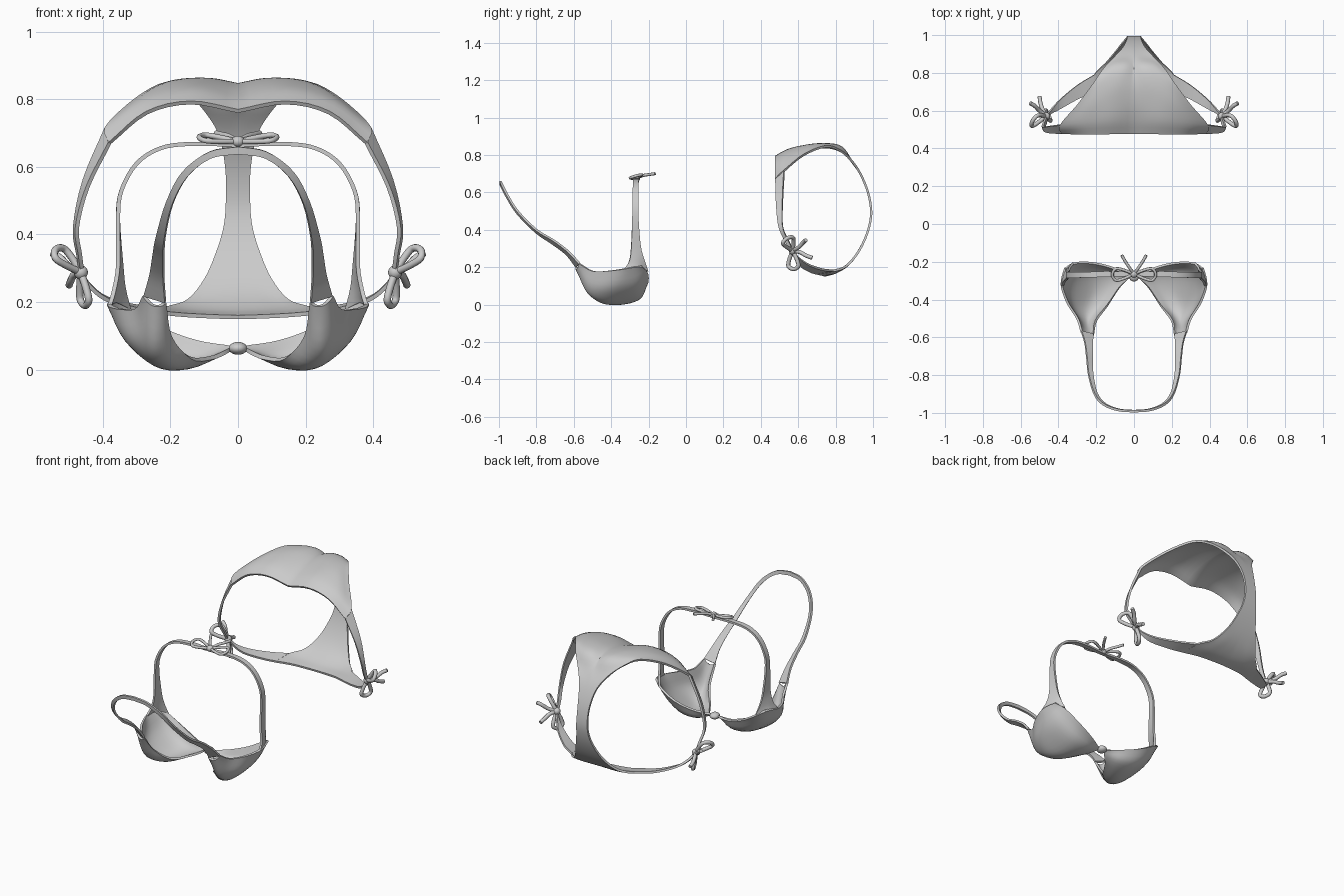
import bpy
from mathutils import Vector


def spline(pts, n):
    """Smooth points passing through every control point."""
    p = [Vector(q) for q in pts]
    p = [2 * p[0] - p[1]] + p + [2 * p[-1] - p[-2]]
    out = []
    for i in range(1, len(p) - 2):
        a, b, c, d = p[i - 1:i + 3]
        for k in range(n):
            t = k / n
            out.append(0.5 * (2 * b + (c - a) * t + (2 * a - 5 * b + 4 * c - d) * t * t
                              + (3 * b - a - 3 * c + d) * t ** 3))
    return out + [p[-2]]


def cloth(name, rows, nu=4, nv=4, thick=0.012):
    """Mirrored fabric sheet lofted through rows of points."""
    cross = [spline(r, nu) for r in rows]
    cols = [spline(c, nv) for c in zip(*cross)]
    w, h = len(cols), len(cols[0])
    verts = [cols[i][j] for j in range(h) for i in range(w)]
    faces = [(j * w + i, j * w + i + 1, (j + 1) * w + i + 1, (j + 1) * w + i)
             for j in range(h - 1) for i in range(w - 1)]
    me = bpy.data.meshes.new(name)
    me.from_pydata(verts, [], faces)
    ob = bpy.data.objects.new(name, me)
    bpy.context.collection.objects.link(ob)
    m = ob.modifiers.new("mirror", 'MIRROR')
    m.use_clip = True
    m.merge_threshold = 0.002
    s = ob.modifiers.new("thickness", 'SOLIDIFY')
    s.thickness = thick
    s.offset = 0
    for f in me.polygons:
        f.use_smooth = True
    bpy.context.view_layer.objects.active = ob
    ob.select_set(True)
    bpy.ops.object.convert(target='MESH')
    bpy.ops.object.shade_smooth_by_angle(angle=0.7)
    ob.select_set(False)
    return ob


def cord(name, pts, r, side=1):
    cu = bpy.data.curves.new(name, 'CURVE')
    cu.dimensions = '3D'
    cu.bevel_depth = r
    cu.bevel_resolution = 2
    cu.use_fill_caps = True
    path = spline(pts, 5)
    sp = cu.splines.new('POLY')
    sp.points.add(len(path) - 1)
    for q, v in zip(sp.points, path):
        q.co = (v.x * side, v.y, v.z, 1)
    sp.use_smooth = True
    ob = bpy.data.objects.new(name, cu)
    bpy.context.collection.objects.link(ob)


def knot(name, loc, scale):
    bpy.ops.mesh.primitive_uv_sphere_add(segments=16, ring_count=10, radius=1, location=loc)
    ob = bpy.context.object
    ob.name = name
    ob.scale = scale
    bpy.ops.object.shade_smooth()
    ob.select_set(False)


def loop(name, base, tip, spread, r, side=1):
    """Bow loop: out to the tip and back, opened by the spread vector."""
    b, t, s = Vector(base), Vector(tip), Vector(spread)
    cord(name, [b, b.lerp(t, .5) + s * .8, b.lerp(t, .85) + s, t,
                b.lerp(t, .85) - s, b.lerp(t, .5) - s * .8, b], r, side)


# cups
cloth("cup", [
    [(.215, -.585, .2), (.23, -.585, .19), (.247, -.58, .19), (.263, -.575, .2), (.278, -.57, .22)],
    [(.2, -.51, .1), (.22, -.52, .075), (.25, -.525, .07), (.28, -.52, .11), (.3, -.5, .18)],
    [(.14, -.43, .035), (.2, -.45, .014), (.26, -.45, .028), (.32, -.445, .09), (.35, -.42, .18)],
    [(.08, -.34, .035), (.15, -.35, .007), (.23, -.36, .014), (.33, -.36, .09), (.38, -.34, .19)],
    [(.04, -.3, .05), (.12, -.26, .03), (.22, -.25, .045), (.32, -.265, .11), (.38, -.29, .2)],
    [(.015, -.275, .065), (.12, -.23, .085), (.22, -.207, .12), (.31, -.207, .17), (.365, -.235, .205)]])

# neck strap
cloth("neck_strap", [
    [(.215, -.585, .2), (.278, -.57, .22)],
    [(.22, -.64, .27), (.26, -.63, .285)],
    [(.22, -.72, .33), (.25, -.71, .345)],
    [(.217, -.8, .385), (.24, -.8, .4)],
    [(.195, -.9, .485), (.21, -.9, .5)],
    [(.15, -.955, .57), (.163, -.955, .587)],
    [(.08, -.983, .625), (.085, -.985, .645)],
    [(0, -.99, .638), (0, -.992, .66)]], nu=2)

# back strap
cloth("back_strap", [
    [(.38, -.33, .19), (.365, -.26, .2), (.32, -.205, .177)],
    [(.367, -.303, .235), (.357, -.265, .235), (.337, -.225, .24)],
    [(.355, -.293, .31), (.35, -.268, .31), (.345, -.242, .31)],
    [(.355, -.288, .45), (.355, -.27, .45), (.355, -.253, .45)],
    [(.345, -.286, .53), (.345, -.27, .53), (.345, -.254, .53)],
    [(.3, -.285, .61), (.3, -.27, .61), (.3, -.255, .61)],
    [(.23, -.283, .655), (.23, -.268, .655), (.23, -.253, .655)],
    [(.14, -.28, .668), (.14, -.265, .668), (.14, -.25, .668)],
    [(0, -.275, .665), (0, -.265, .665), (0, -.255, .665)]], nu=2)

# centre link and back bow
knot("centre_link", (0, -.275, .063), (.028, .03, .019))
bow = (0, -.265, .675)
knot("back_knot", bow, (.02, .02, .017))
for s in (1, -1):
    loop("back_bow_loop", bow, (.115, -.268, .688), (0, .03, .008), .008, s)
    cord("back_bow_tail", [bow, (.025, -.23, .69), (.045, -.2, .695), (.065, -.165, .7)], .008, s)

# bottom panel: rear, gusset and front in one sheet
rows = [
    [(0, .48, .765), (.14, .478, .79), (.27, .478, .76), (.38, .48, .67)],
    [(0, .55, .8), (.14, .55, .828), (.28, .54, .795), (.39, .525, .715)],
    [(0, .64, .83), (.12, .65, .85), (.22, .64, .84), (.3, .63, .8)],
    [(0, .74, .842), (.08, .75, .857), (.16, .75, .855), (.215, .745, .845)],
    [(0, .82, .825), (.05, .83, .84), (.11, .83, .838), (.16, .82, .825)]]
gusset = [(.88, .775, .105), (.932, .7, .058), (.973, .6, .038), (.99, .5, .036), (.98, .42, .043),
          (.952, .34, .067), (.91, .265, .1)]
rows += [[(x * i / 3, y, z) for i in range(4)] for y, z, x in gusset]
rows += [
    [(0, .86, .21), (.05, .86, .209), (.1, .858, .206), (.15, .852, .203)],
    [(0, .8, .172), (.07, .8, .172), (.14, .798, .174), (.21, .79, .182)],
    [(0, .74, .155), (.07, .735, .157), (.15, .722, .161), (.23, .69, .168)]]
cloth("bottom_panel", rows)

# side straps from the rear and the front
cloth("rear_side_strap", [
    [(.38, .48, .67), (.39, .525, .715)],
    [(.445, .483, .54), (.455, .517, .56)],
    [(.476, .495, .42), (.483, .517, .42)],
    [(.467, .53, .34), (.473, .55, .34)],
    [(.46, .562, .285), (.465, .575, .285)]], nu=2)
cloth("front_side_strap", [
    [(.21, .79, .182), (.23, .69, .168)],
    [(.3, .735, .187), (.3, .66, .178)],
    [(.39, .66, .212), (.39, .61, .208)],
    [(.44, .605, .25), (.44, .585, .248)],
    [(.462, .58, .285), (.462, .568, .285)]], nu=2)

# side bows
c = (.465, .57, .288)
for s in (1, -1):
    knot("side_knot", (c[0] * s, c[1], c[2]), (.021, .021, .021))
    loop("side_bow_loop", c, (.54, .54, .355), (-.012, .026, .014), .011, s)
    loop("side_bow_loop", c, (.452, .575, .19), (.012, .026, 0), .011, s)
    cord("side_bow_tail", [c, (.5, .6, .305), (.525, .625, .33), (.55, .64, .345)], .011, s)
    cord("side_bow_tail", [c, (.485, .61, .28), (.495, .64, .263), (.5, .675, .25)], .011, s)
